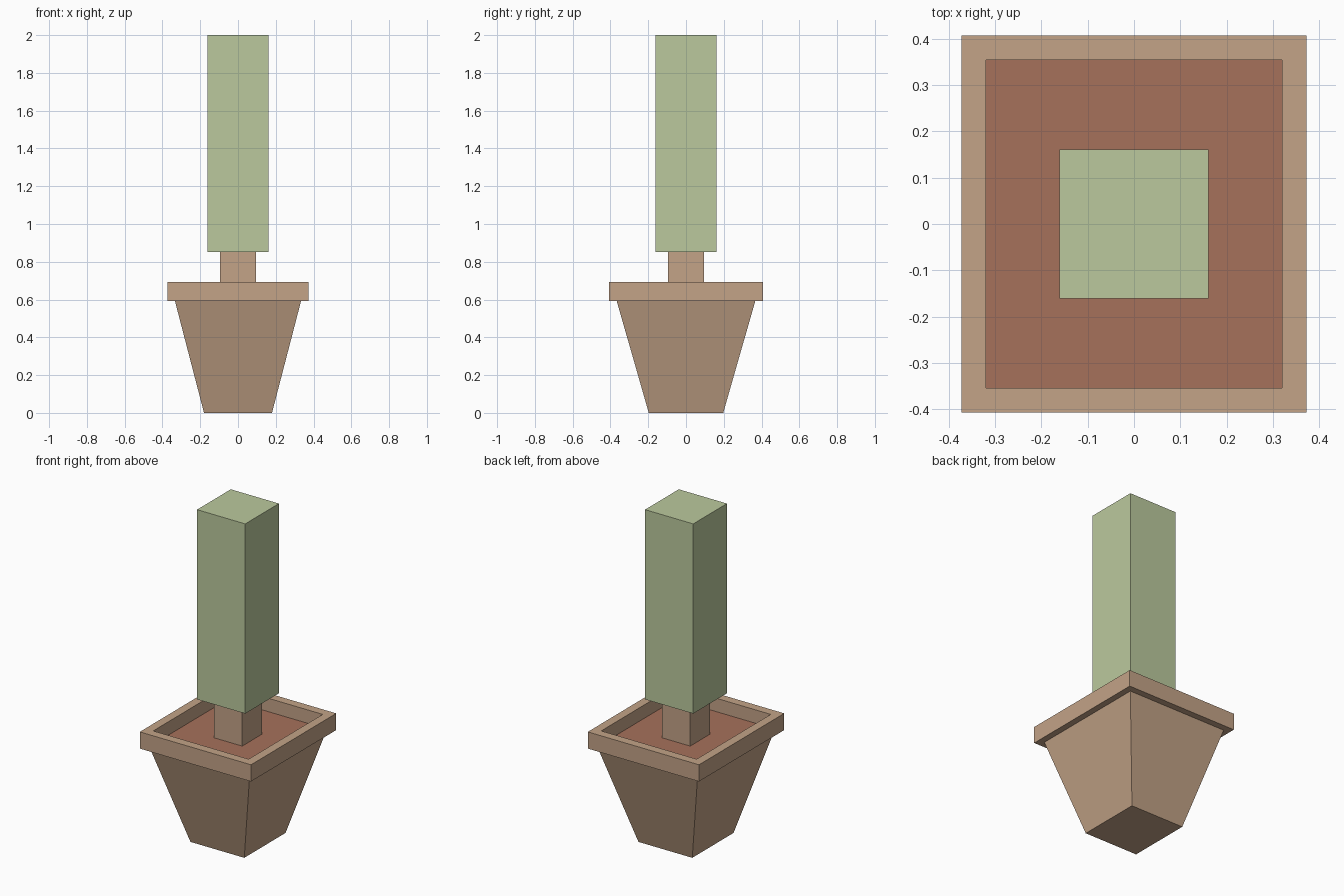
import bpy
import bmesh

cube = bpy.data.objects.get("Cube")
if cube:
    bpy.data.objects.remove(cube, do_unlink=True)


def make_material(name, rgb):
    mat = bpy.data.materials.new(name)
    mat.use_nodes = True
    color = (*rgb, 1)
    mat.diffuse_color = color
    bsdf = next(n for n in mat.node_tree.nodes if n.type == 'BSDF_PRINCIPLED')
    bsdf.inputs["Base Color"].default_value = color
    return mat


clay = make_material("tan clay", (0.546, 0.366, 0.242))
leaf = make_material("pale green", (0.497, 0.584, 0.337))
earth = make_material("red brown soil", (0.381, 0.165, 0.105))


def tapered_box(bottom, top, z0, z1):
    """Box whose bottom and top have their own (x, y) half sizes."""
    bm = bmesh.new()
    bmesh.ops.create_cube(bm, size=2)
    for v in bm.verts:
        half, z = (top, z1) if v.co.z > 0 else (bottom, z0)
        v.co = (v.co.x * half[0], v.co.y * half[1], z)
    return bm


def finish(bm, name, *materials):
    bmesh.ops.recalc_face_normals(bm, faces=bm.faces)
    mesh = bpy.data.meshes.new(name)
    bm.to_mesh(mesh)
    bm.free()
    for mat in materials:
        mesh.materials.append(mat)
    obj = bpy.data.objects.new(name, mesh)
    bpy.context.collection.objects.link(obj)


RIM_BOTTOM, RIM_TOP, SOIL = 0.593, 0.694, 0.613

# Tapered pot body
finish(tapered_box((0.18, 0.197), (0.334, 0.367), 0, RIM_BOTTOM), "pot_body", clay)

# Rim with a recess whose floor is the soil
rim = tapered_box((0.372, 0.407), (0.372, 0.407), RIM_BOTTOM, RIM_TOP)
rim.normal_update()
floor = max(rim.faces, key=lambda f: f.calc_center_median().z)
bmesh.ops.inset_region(rim, faces=[floor], thickness=0.053, use_even_offset=True)
well = bmesh.ops.extrude_discrete_faces(rim, faces=[floor])["faces"][0]
for v in well.verts:
    v.co.z = SOIL
well.material_index = 1
finish(rim, "pot_rim_and_soil", clay, earth)

# Trunk and foliage
finish(tapered_box((0.094, 0.094), (0.094, 0.094), SOIL, 0.853), "trunk", clay)
finish(tapered_box((0.161, 0.161), (0.161, 0.161), 0.853, 2), "foliage", leaf)
